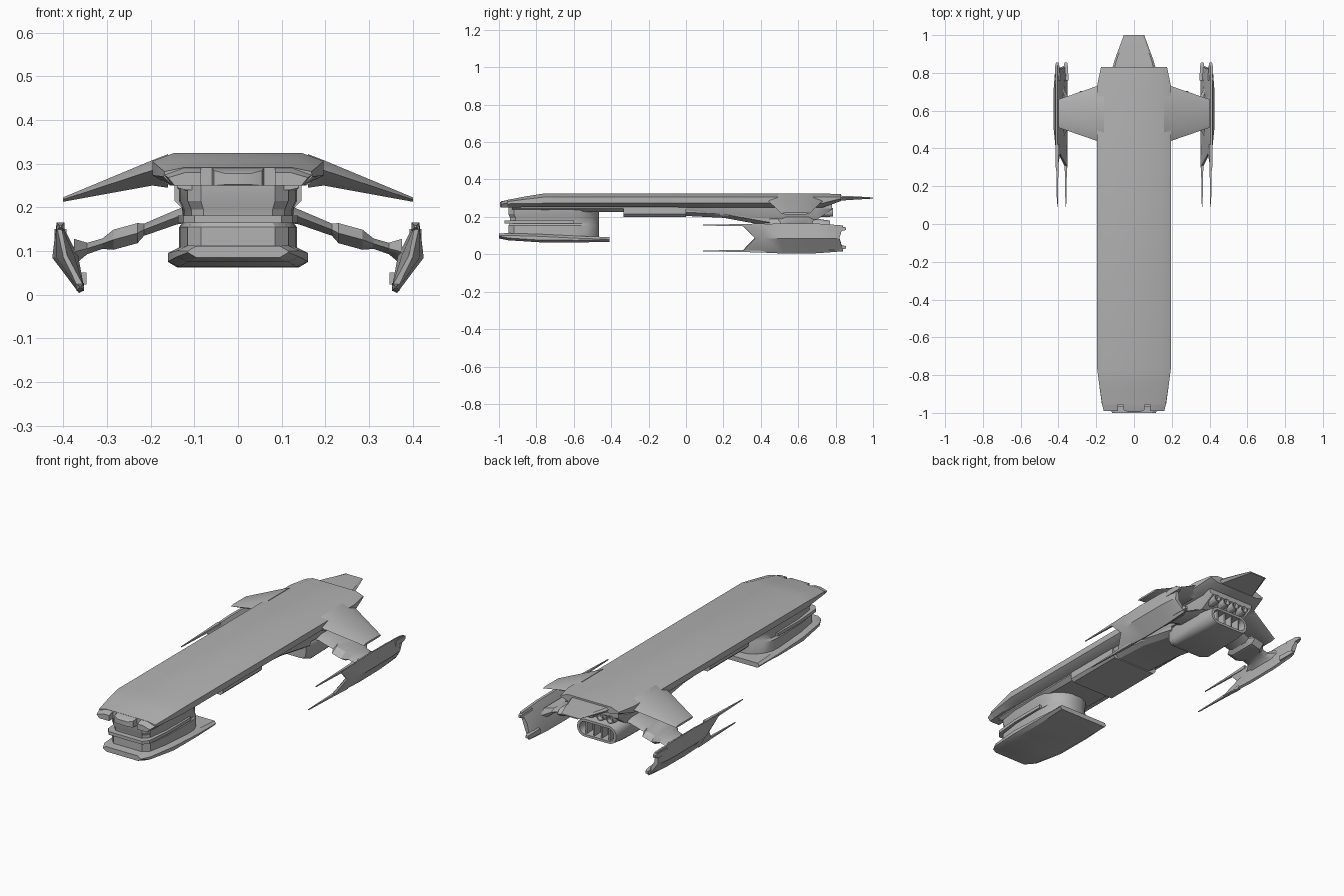
import bpy, bmesh, math

grey = bpy.data.materials.new("hull grey")
grey.diffuse_color = (0.45, 0.45, 0.45, 1)


def finish(name, bm, mirror=False):
    """Turn a bmesh into a smooth-by-angle object, optionally mirrored in x."""
    bmesh.ops.recalc_face_normals(bm, faces=bm.faces)
    if mirror:
        new = bmesh.ops.duplicate(bm, geom=bm.verts[:] + bm.edges[:] + bm.faces[:])["geom"]
        for v in [g for g in new if isinstance(g, bmesh.types.BMVert)]:
            v.co.x *= -1
        bmesh.ops.reverse_faces(bm, faces=[g for g in new if isinstance(g, bmesh.types.BMFace)])
    me = bpy.data.meshes.new(name)
    bm.to_mesh(me)
    bm.free()
    me.materials.append(grey)
    ob = bpy.data.objects.new(name, me)
    bpy.context.collection.objects.link(ob)
    bpy.ops.object.select_all(action="DESELECT")
    ob.select_set(True)
    bpy.context.view_layer.objects.active = ob
    bpy.ops.object.shade_smooth_by_angle(angle=math.radians(28))
    return ob


def loft(name, rings, mirror=False):
    """Skin a list of equally long rings of points and cap both ends."""
    bm = bmesh.new()
    rows = [[bm.verts.new(p) for p in r] for r in rings]
    n = len(rows[0])
    for a, b in zip(rows, rows[1:]):
        for i in range(n):
            j = (i + 1) % n
            bm.faces.new((a[i], a[j], b[j], b[i]))
    bm.faces.new(rows[0])
    bm.faces.new(rows[-1])
    return finish(name, bm, mirror)


def sym(y, half):
    """Symmetric ring at y from its right half, listed top to bottom."""
    return [(x, y, z) for x, z in half] + [(-x, y, z) for x, z in reversed(half)]


def box_ring(y, x0, x1, z0, z1):
    return [(x0, y, z0), (x1, y, z0), (x1, y, z1), (x0, y, z1)]


def stadium(y, w, z0, z1, r, seg=5):
    """Rounded rectangle ring."""
    pts = []
    for cx, cz, a0 in ((w - r, z1 - r, 0), (r - w, z1 - r, 90), (r - w, z0 + r, 180), (w - r, z0 + r, 270)):
        for k in range(seg + 1):
            a = math.radians(a0 + 90 * k / seg)
            pts.append((cx + r * math.cos(a), y, cz + r * math.sin(a)))
    return pts


def plan(z, half):
    """Symmetric horizontal ring from its right half, listed front to back."""
    return [(x, y, z) for x, y in half] + [(-x, y, z) for x, y in reversed(half)]


# main hull slab
loft("main_hull", [
    sym(-0.955, [(0.125, 0.291), (0.168, 0.282), (0.17, 0.27), (0.15, 0.25)]),
    sym(-0.86, [(0.135, 0.309), (0.183, 0.294), (0.183, 0.272), (0.155, 0.252)]),
    sym(-0.76, [(0.145, 0.325), (0.196, 0.306), (0.196, 0.273), (0.155, 0.253)]),
    sym(0.73, [(0.145, 0.325), (0.196, 0.306), (0.196, 0.273), (0.155, 0.25)]),
    sym(0.83, [(0.13, 0.322), (0.175, 0.306), (0.175, 0.298), (0.13, 0.285)]),
])

# bow teeth separated by notches
loft("bow_center_tooth", [
    sym(-0.95, [(0.06, 0.291), (0.06, 0.25)]),
    sym(-0.985, [(0.055, 0.284), (0.055, 0.25)]),
    sym(-0.995, [(0.03, 0.278), (0.03, 0.252)]),
])
loft("bow_side_teeth", [
    [(0.085, -0.95, 0.25), (0.15, -0.95, 0.25), (0.17, -0.95, 0.275), (0.125, -0.95, 0.291), (0.085, -0.95, 0.291)],
    [(0.085, -0.99, 0.25), (0.145, -0.99, 0.25), (0.16, -0.99, 0.268), (0.12, -0.99, 0.28), (0.085, -0.99, 0.28)],
], True)

# tail fin
loft("tail_fin", [
    sym(0.80, [(0.11, 0.314), (0.122, 0.303), (0.11, 0.285)]),
    sym(0.87, [(0.092, 0.312), (0.102, 0.303), (0.09, 0.290)]),
    sym(1.0, [(0.045, 0.304), (0.054, 0.302), (0.045, 0.298)]),
])

# drooping wings
loft("wing", [
    [(x, a, zm), (x, a + d, zt), (x, b - d, zt), (x, b, zm), (x, b - d, zb), (x, a + d, zb)]
    for x, a, b, d, zt, zm, zb in (
        (0.16, 0.42, 0.74, 0.07, 0.322, 0.29, 0.245),
        (0.196, 0.44, 0.73, 0.06, 0.308, 0.285, 0.25),
        (0.40, 0.51, 0.66, 0.02, 0.223, 0.218, 0.213))
], True)

# keel under the hull, deepening towards the stern
loft("keel", [
    sym(y, [(0.14, 0.27), (0.14, 0.245), (w, z)])
    for y, w, z in ((-0.93, 0.12, 0.24), (-0.46, 0.12, 0.225), (0.0, 0.12, 0.225),
                    (0.40, 0.125, 0.19), (0.70, 0.125, 0.185), (0.78, 0.12, 0.24))
])

# belly bay
loft("belly_bay", [
    sym(y, [(0.145, 0.26), (0.145, 0.215), (0.13, 0.2)]) for y in (-0.335, 0.0)
])
loft("belly_ramp", [
    sym(y, [(w, 0.25), (w, z + 0.02), (w - 0.03, z)])
    for y, w, z in ((0.0, 0.13, 0.205), (0.2, 0.13, 0.195), (0.45, 0.125, 0.15))
])

# forward neck with rounded back
neck = [(0.085, -0.95), (0.115, -0.92), (0.132, -0.80), (0.135, -0.62)]
neck += [(0.135 * math.cos(math.radians(a)), -0.60 + 0.14 * math.sin(math.radians(a))) for a in (15, 35, 55, 75)]
loft("forward_neck", [
    plan(0.09, neck), plan(0.155, neck),
    plan(0.165, [(x * 0.93, y * 0.98 - 0.01) for x, y in neck]),
    plan(0.195, [(x * 0.93, y * 0.98 - 0.01) for x, y in neck]),
    plan(0.215, neck), plan(0.26, neck),
])
# ledge around the neck
ledge = [(0.1, -0.97), (0.125, -0.94), (0.137, -0.80), (0.136, -0.60)]
loft("neck_ledge", [plan(z, ledge) for z in (0.164, 0.181)])

# lower forward pod
loft("lower_pod", [
    sym(y, [(w - c, zt), (w, zt - 0.012), (w, zb + 0.012), (w - c, zb)])
    for y, w, c, zt, zb in ((-1.0, 0.115, 0.02, 0.112, 0.085), (-0.95, 0.14, 0.025, 0.113, 0.075),
                            (-0.78, 0.16, 0.025, 0.108, 0.064), (-0.58, 0.16, 0.02, 0.098, 0.063),
                            (-0.41, 0.155, 0.01, 0.092, 0.067))
])

# stern engine with recessed exhaust
loft("stern_engine", [
    stadium(0.42, 0.115, 0.10, 0.20, 0.03), stadium(0.47, 0.125, 0.08, 0.20, 0.035),
    stadium(0.70, 0.125, 0.08, 0.19, 0.045), stadium(0.77, 0.118, 0.085, 0.18, 0.045),
    stadium(0.77, 0.103, 0.098, 0.167, 0.033), stadium(0.71, 0.10, 0.10, 0.165, 0.032),
])
bm = bmesh.new()
for x in (-0.07, -0.023, 0.023, 0.07):
    m = bmesh.ops.create_cube(bm, size=1)["verts"]
    for v in m:
        v.co = (x + v.co.x * 0.008, 0.735 + v.co.y * 0.05, 0.133 + v.co.z * 0.07)
finish("exhaust_vanes", bm)

# row of small round thrusters under the tail
for i, x in enumerate((-0.09, -0.03, 0.03, 0.09)):
    ring = lambda y, r: [(x + r * math.cos(k * math.pi / 6), y, 0.225 + r * math.sin(k * math.pi / 6)) for k in range(12)]
    loft("thruster_%d" % i, [ring(0.66, 0.024), ring(0.75, 0.027), ring(0.785, 0.022),
                             ring(0.785, 0.016), ring(0.765, 0.012)])

# struts out to the nacelles
loft("nacelle_strut", [
    [(x, a, z), (x, a + 0.04, z + h), (x, b - 0.03, z + h), (x, b, z), (x, b - 0.03, z - h), (x, a + 0.04, z - h)]
    for x, z, h, a, b in (
        (0.09, 0.192, 0.024, 0.48, 0.70), (0.14, 0.178, 0.017, 0.50, 0.68), (0.215, 0.149, 0.014, 0.51, 0.67),
        (0.23, 0.141, 0.023, 0.48, 0.705), (0.285, 0.126, 0.023, 0.48, 0.705), (0.31, 0.117, 0.012, 0.51, 0.67),
        (0.345, 0.106, 0.013, 0.51, 0.67), (0.375, 0.098, 0.03, 0.46, 0.72))
], True)

# bent nacelle shells: tips reach further than the middle at both ends
PROFILE = [(0.415, 0.166), (0.425, 0.085), (0.364, 0.004), (0.352, 0.01), (0.366, 0.09), (0.404, 0.163)]


def shell(y_mid, y_tip, f, g):
    """f scales thickness at the middle, g scales height about the centre."""
    out = []
    for i, (x, z) in enumerate(PROFILE):
        mid = i in (1, 4)
        x = 0.395 + (x - 0.395) * f if mid else x
        out.append((x, y_mid if mid else y_tip, 0.087 + (z - 0.087) * g))
    return out


loft("nacelle", [
    shell(0.37, 0.30, 0.15, 0.90), shell(0.42, 0.40, 0.7, 0.93), shell(0.50, 0.52, 1, 1),
    shell(0.72, 0.70, 1, 0.98), shell(0.80, 0.79, 0.8, 0.9), shell(0.82, 0.84, 0.4, 0.85),
], True)

# nacelle prongs at the front and spikes at the back
for name, x, z in (("upper", 0.406, 0.156), ("lower", 0.361, 0.018)):
    loft(name + "_prong", [box_ring(y, x - r, x + r, z - r, z + r)
                           for y, r in ((0.42, 0.009), (0.30, 0.006), (0.09, 0.002))], True)
    zz = 0.087 + (z - 0.087) * 0.72
    loft(name + "_rear_spike", [box_ring(y, x - r, x + r, zz - r, zz + r)
                                for y, r in ((0.76, 0.014), (0.83, 0.012), (0.855, 0.007))], True)
